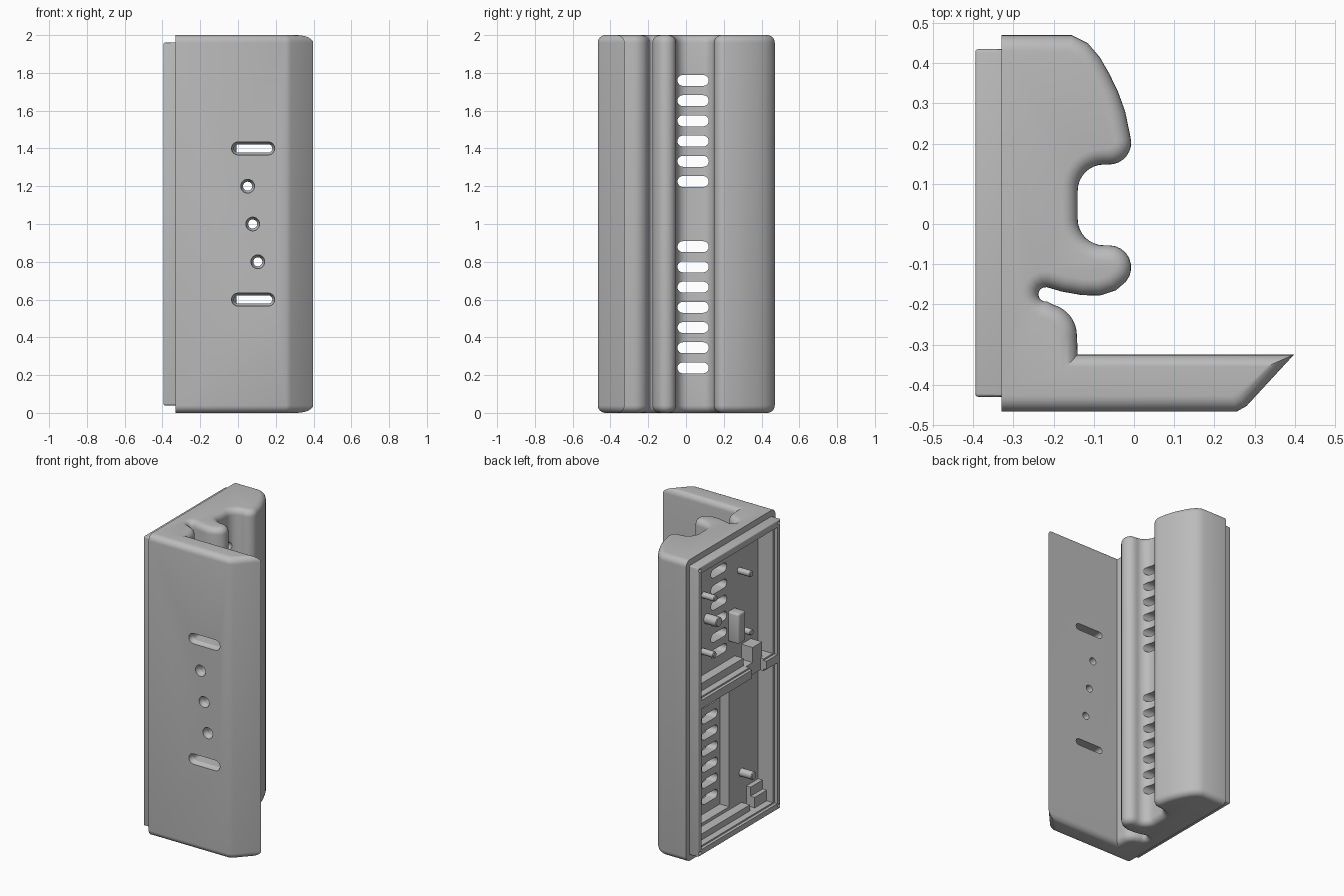
import bpy, bmesh, math
from mathutils import Vector

cube = bpy.data.objects.get("Cube")
if cube:
    bpy.data.objects.remove(cube, do_unlink=True)

grey = bpy.data.materials.new("plain grey")
grey.use_nodes = True
grey.diffuse_color = (0.5, 0.5, 0.5, 1)
grey.node_tree.nodes["Principled BSDF"].inputs["Base Color"].default_value = (0.5, 0.5, 0.5, 1)

BACK = -0.33      # flat side of the housing
HEIGHT = 2.0
ROUND = 0.04      # rounding of the top and bottom rims
STEPS = 6
cutters = []


def make(name, bm):
    bmesh.ops.recalc_face_normals(bm, faces=bm.faces)
    mesh = bpy.data.meshes.new(name)
    bm.to_mesh(mesh)
    bm.free()
    mesh.materials.append(grey)
    obj = bpy.data.objects.new(name, mesh)
    bpy.context.scene.collection.objects.link(obj)
    return obj


def loft(name, rings):
    """Skin a list of equal point rings and close both ends."""
    bm = bmesh.new()
    loops = [[bm.verts.new(p) for p in ring] for ring in rings]
    for a, b in zip(loops, loops[1:]):
        for i in range(len(a)):
            j = (i + 1) % len(a)
            bm.faces.new((a[i], a[j], b[j], b[i]))
    bm.faces.new(loops[0])
    bm.faces.new(loops[-1])
    return make(name, bm)


def box(name, x, y, z, bevel=0):
    bm = bmesh.new()
    bmesh.ops.create_cube(bm, size=1)
    for v in bm.verts:
        for k, (lo, hi) in enumerate((x, y, z)):
            v.co[k] = lo if v.co[k] < 0 else hi
    if bevel:
        bmesh.ops.bevel(bm, geom=bm.edges[:], offset=bevel, segments=3, profile=0.5, affect='EDGES')
    return make(name, bm)


def arc(cx, cy, r, start, end, n=8):
    angles = [math.radians(start + (end - start) * i / n) for i in range(n + 1)]
    return [(cx + r * math.cos(a), cy + r * math.sin(a)) for a in angles]


def stadium(name, axis, u, z, half, r, stations):
    """Rounded slot along an axis; stations are (position, growth) pairs."""
    rings = []
    for pos, grow in stations:
        pts = arc(u + half, z, r + grow, -90, 90) + arc(u - half, z, r + grow, 90, 270)
        if half == 0:
            pts = arc(u, z, r + grow, 0, 345, 23)
        rings.append([(pos, p, q) if axis == 'x' else (p, pos, q) for p, q in pts])
    return loft(name, rings)


def boolean(obj, operation, others):
    bpy.context.view_layer.objects.active = obj
    for other in others:
        mod = obj.modifiers.new(operation, 'BOOLEAN')
        mod.operation = operation
        mod.solver = 'EXACT'
        mod.object = other
        bpy.ops.object.modifier_apply(modifier=mod.name)
        bpy.data.objects.remove(other, do_unlink=True)


# Plan outline: grip hump, finger channel, rounded rib, groove, front plate
outline = [(BACK, 0.47), (-0.155, 0.47), (-0.115, 0.45), (-0.085, 0.415), (-0.062, 0.375),
           (-0.04, 0.33), (-0.022, 0.28)]
outline += arc(-0.062, 0.203, 0.055, 15, -90)
outline += arc(-0.075, 0.083, 0.065, 90, 180)
outline += arc(-0.075, 0.012, 0.065, 180, 270)
outline += arc(-0.062, -0.108, 0.055, 90, -40)
outline += [(-0.045, -0.165), (-0.085, -0.178), (-0.13, -0.177), (-0.18, -0.168)]
outline += arc(-0.22, -0.175, 0.018, 80, 280)
outline += arc(-0.222, -0.278, 0.08, 75, 0)
outline += [(-0.14, -0.325), (0.398, -0.325), (0.28, -0.453), (0.255, -0.467), (BACK, -0.467)]
clean = []
for p in map(Vector, outline):
    if not clean or (p - clean[-1]).length > 0.003:
        clean.append(p)

# Inward mitre at each outline point, leaving the flat side in place
mitres = []
for i, p in enumerate(clean):
    if abs(p.x - BACK) < 1e-5:
        mitres.append(Vector((0, -1 if p.y > 0 else 1)))
        continue
    d1 = (p - clean[i - 1]).normalized()
    d2 = (clean[i + 1] - p).normalized()
    n1, n2 = Vector((d1.y, -d1.x)), Vector((d2.y, -d2.x))
    mitres.append((n1 + n2) / (1 + n1.dot(n2)))

# Housing with rounded top and bottom rims
levels = []
for i in range(STEPS + 1):
    a = math.pi / 2 * i / STEPS
    levels.append((ROUND * (1 - math.sin(a)), ROUND * (1 - math.cos(a))))
levels += [(inset, HEIGHT - z) for inset, z in reversed(levels)]
housing = loft("housing", [[(*(p + m * inset), z) for p, m in zip(clean, mitres)]
                           for inset, z in levels])

# Raised rim around the open side
rim = box("rim", (-0.395, -0.30), (-0.43, 0.435), (0.04, 1.96), 0.008)
boolean(housing, 'UNION', [rim])

# Upper and lower compartments, with a shallow seat around each opening
for lo, hi in ((1.08, 1.90), (0.09, 1.0)):
    cutters.append(box("seat_cut", (-0.45, -0.375), (-0.395, 0.4), (lo - 0.01, hi + 0.015)))
    cutters.append(box("compartment_cut", (-0.45, -0.268), (-0.375, 0.38), (lo, hi)))
cutters.append(box("pocket_cut", (-0.3, -0.20), (-0.07, 0.37), (0.15, 0.96)))
cutters.append(box("divider_notch", (-0.45, -0.35), (-0.28, -0.13), (0.98, 1.1)))

# Vent slots through the finger channel
for top, count in ((1.76, 6), (0.88, 7)):
    for i in range(count):
        cutters.append(stadium("vent_cut", 'x', 0.0375, top - 0.107 * i, 0.054, 0.029,
                               [(-0.36, 0), (-0.05, 0)]))

# Mounting slots and holes with flared mouths in the front plate
flare = [(-0.49, 0.014), (-0.455, 0.012), (-0.435, 0), (-0.30, 0)]
for z in (0.6, 1.4):
    cutters.append(stadium("mount_slot", 'y', 0.08, z, 0.08, 0.022, flare))
for i in range(3):
    cutters.append(stadium("mount_hole", 'y', 0.105 - 0.027 * i, 0.8 + 0.2 * i, 0, 0.024, flare))

# Screw holes in the rim corners
for y in (-0.412, 0.417):
    for z in (0.062, 1.938):
        cutters.append(stadium("screw_hole", 'x', y, z, 0, 0.011, [(-0.45, 0), (-0.34, 0)]))
boolean(housing, 'DIFFERENCE', cutters)

# Standoff pins inside the compartments
parts = [housing]
for y, z, r in ((0.2, 1.66, 0.02), (-0.175, 1.68, 0.02), (0.165, 1.49, 0.032),
                (0.21, 1.29, 0.02), (-0.18, 1.29, 0.02), (-0.2, 0.33, 0.026)):
    parts.append(stadium("standoff_pin", 'x', y, z, 0, r, [(-0.36, -0.004), (-0.355, 0), (-0.255, 0)]))

# Blocks and ledges inside the compartments
parts.append(box("inner_block", (-0.345, -0.26), (-0.135, -0.06), (1.25, 1.45), 0.012))
parts.append(box("upper_ledge", (-0.33, -0.26), (-0.13, 0.385), (1.07, 1.13)))
parts.append(box("corner_block", (-0.35, -0.26), (-0.3, -0.2), (1.07, 1.18)))
parts.append(box("lower_ledge", (-0.33, -0.26), (-0.2, 0.385), (0.08, 0.13)))
for i in range(2):
    parts.append(box("corner_step", (-0.33 + 0.03 * i, -0.26), (-0.38, -0.25), (0.08, 0.16 + 0.06 * i)))

# Smooth rounded surfaces, keep corners crisp
bpy.ops.object.select_all(action='DESELECT')
for obj in parts:
    obj.select_set(True)
bpy.context.view_layer.objects.active = housing
bpy.ops.object.shade_smooth_by_angle(angle=math.radians(30))
